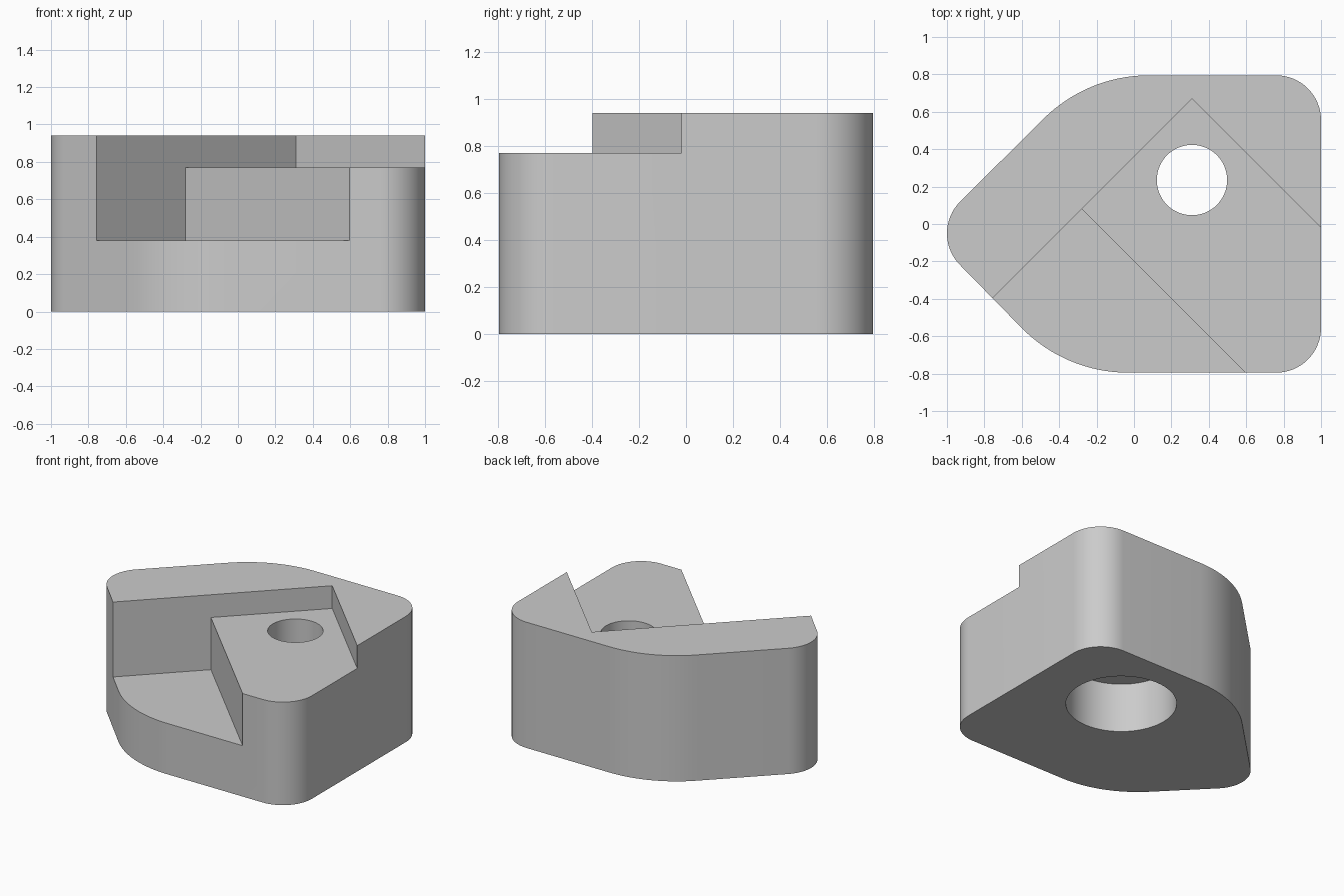
import bpy
import bmesh
from math import cos, sin, radians, pi
from mathutils import Vector

cube = bpy.data.objects.get("Cube")
if cube:
    bpy.data.objects.remove(cube, do_unlink=True)

grey = bpy.data.materials.new("plain grey")
grey.use_nodes = True
colour = (0.6, 0.6, 0.6, 1)
grey.diffuse_color = colour
grey.node_tree.nodes["Principled BSDF"].inputs["Base Color"].default_value = colour


def arc(cx, cy, radius, start, end, steps=16):
    angles = [radians(start + (end - start) * i / steps) for i in range(steps + 1)]
    return [Vector((cx + radius * cos(a), cy + radius * sin(a), 0)) for a in angles]


def prism(name, points, offset):
    """Extrude a closed outline along an offset vector."""
    bm = bmesh.new()
    face = bm.faces.new([bm.verts.new(p) for p in points])
    result = bmesh.ops.extrude_face_region(bm, geom=[face], use_keep_orig=True)
    verts = [g for g in result["geom"] if isinstance(g, bmesh.types.BMVert)]
    bmesh.ops.translate(bm, verts=verts, vec=offset)
    bmesh.ops.recalc_face_normals(bm, faces=bm.faces)
    mesh = bpy.data.meshes.new(name)
    bm.to_mesh(mesh)
    bm.free()
    mesh.materials.append(grey)
    obj = bpy.data.objects.new(name, mesh)
    bpy.context.collection.objects.link(obj)
    return obj


def round_cutter(name, radius, bottom, top):
    circle = arc(0.31, 0.235, radius, 0, 360, 64)[:-1]
    return prism(name, [p + Vector((0, 0, bottom)) for p in circle],
                 Vector((0, 0, top - bottom)))


# Rounded wedge body
outline = (arc(-0.76, -0.05, 0.24, 135, 225) + arc(-0.03, 0.005, 0.8, 225, 270)
           + arc(0.76, -0.555, 0.24, 270, 360) + arc(0.76, 0.555, 0.24, 0, 90)
           + arc(0.08, -0.005, 0.8, 90, 135))
body = prism("clamp_body", outline, Vector((0, 0, 0.94)))

# Stepped diagonal pocket: shallow seat, then deep ledge
corner = Vector((0.31, 0.67, 0))
along = Vector((-1, -1, 0))
steps = [(0, 0.77), (0.59, 0.77), (0.59, 0.38), (3, 0.38), (3, 1.2), (0, 1.2)]
pocket = prism("pocket_cutter",
               [corner + along * u + Vector((0, 0, z)) for u, z in steps],
               Vector((3, -3, 0)))

# Through hole with a wide counterbore underneath
cutters = [pocket, round_cutter("bore_cutter", 0.375, -0.1, 0.37),
           round_cutter("hole_cutter", 0.188, -0.2, 1.1)]

bpy.ops.object.select_all(action="DESELECT")
bpy.context.view_layer.objects.active = body
body.select_set(True)
for cutter in cutters:
    cutter.hide_render = True
    mod = body.modifiers.new(cutter.name, "BOOLEAN")
    mod.operation = "DIFFERENCE"
    mod.solver = "EXACT"
    mod.object = cutter
    bpy.ops.object.modifier_apply(modifier=mod.name)
    bpy.data.objects.remove(cutter, do_unlink=True)

bpy.ops.object.shade_smooth_by_angle(angle=radians(30))
